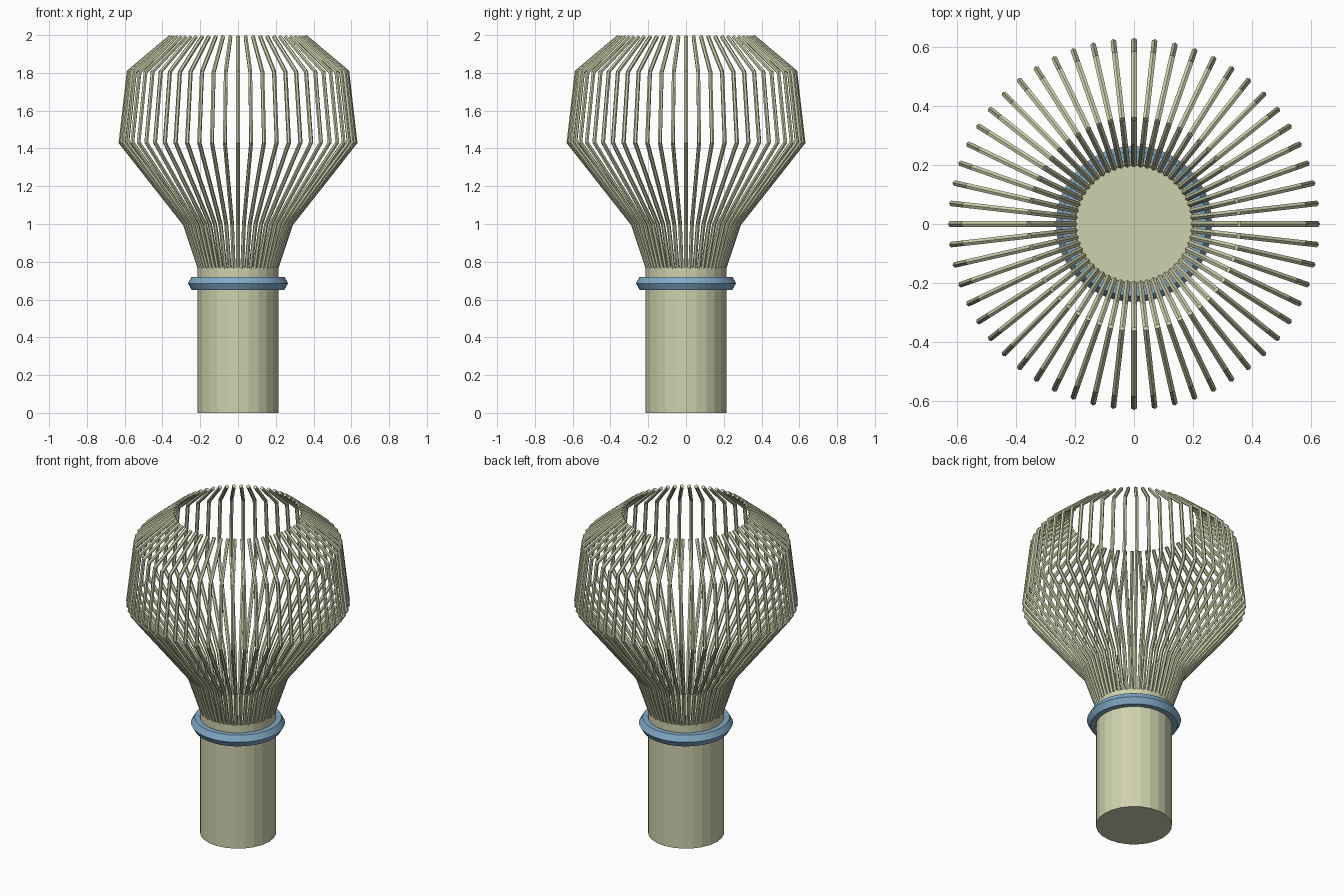
import bpy, bmesh
from math import sin, cos, pi, tau
from mathutils import Vector

if "Cube" in bpy.data.objects:
    bpy.data.objects.remove(bpy.data.objects["Cube"])


def material(name, color):
    m = bpy.data.materials.new(name)
    m.diffuse_color = (*color, 1)
    m.use_nodes = True
    m.node_tree.nodes["Principled BSDF"].inputs["Base Color"].default_value = m.diffuse_color
    return m


bamboo = material("bamboo", (0.62, 0.64, 0.42))
blue = material("blue_thread", (0.22, 0.40, 0.57))

# Solid handle
bpy.ops.mesh.primitive_cylinder_add(vertices=24, radius=0.215, depth=0.77,
                                    location=(0, 0, 0.385))
handle = bpy.context.object
handle.name = "handle"
handle.data.materials.append(bamboo)

# Binding ring with a six-sided section
bpy.ops.mesh.primitive_torus_add(major_segments=48, minor_segments=6,
                                 major_radius=0.225, minor_radius=0.04,
                                 location=(0, 0, 0.686))
ring = bpy.context.object
ring.name = "binding_ring"
ring.data.materials.append(blue)

# Tines: a bent path (radius, height) swept with a small hexagon
PATH = [Vector(p) for p in
        [(0.203, 0.765), (0.281, 1.0), (0.621, 1.432), (0.578, 1.806), (0.357, 1.991)]]
COUNT, SIDES, THICK = 56, 6, 0.011


def path_normal(i):
    """Mitred normal of the path at point i, in the (radius, height) plane."""
    a = (PATH[i] - PATH[i - 1]).normalized() if i > 0 else None
    b = (PATH[i + 1] - PATH[i]).normalized() if i < len(PATH) - 1 else None
    a, b = a or b, b or a
    t = (a + b).normalized()
    return Vector((t.y, -t.x)) / t.dot(a)


def add_tine(bm, angle):
    out = Vector((cos(angle), sin(angle), 0))
    side = Vector((-sin(angle), cos(angle), 0))
    loops = []
    for i, p in enumerate(PATH):
        n = path_normal(i)
        loop = []
        for k in range(SIDES):
            q = tau * k / SIDES
            rz = p + n * (THICK * cos(q))
            loop.append(bm.verts.new(out * rz.x + Vector((0, 0, rz.y))
                                     + side * (THICK * sin(q))))
        loops.append(loop)
    for lo, hi in zip(loops, loops[1:]):
        for k in range(SIDES):
            j = (k + 1) % SIDES
            bm.faces.new((lo[k], lo[j], hi[j], hi[k]))
    bm.faces.new(loops[0][::-1])
    bm.faces.new(loops[-1])


bm = bmesh.new()
for n in range(COUNT):
    add_tine(bm, tau * n / COUNT)
bmesh.ops.recalc_face_normals(bm, faces=bm.faces)
mesh = bpy.data.meshes.new("tines")
bm.to_mesh(mesh)
bm.free()
mesh.materials.append(bamboo)
tines = bpy.data.objects.new("tines", mesh)
bpy.context.collection.objects.link(tines)
